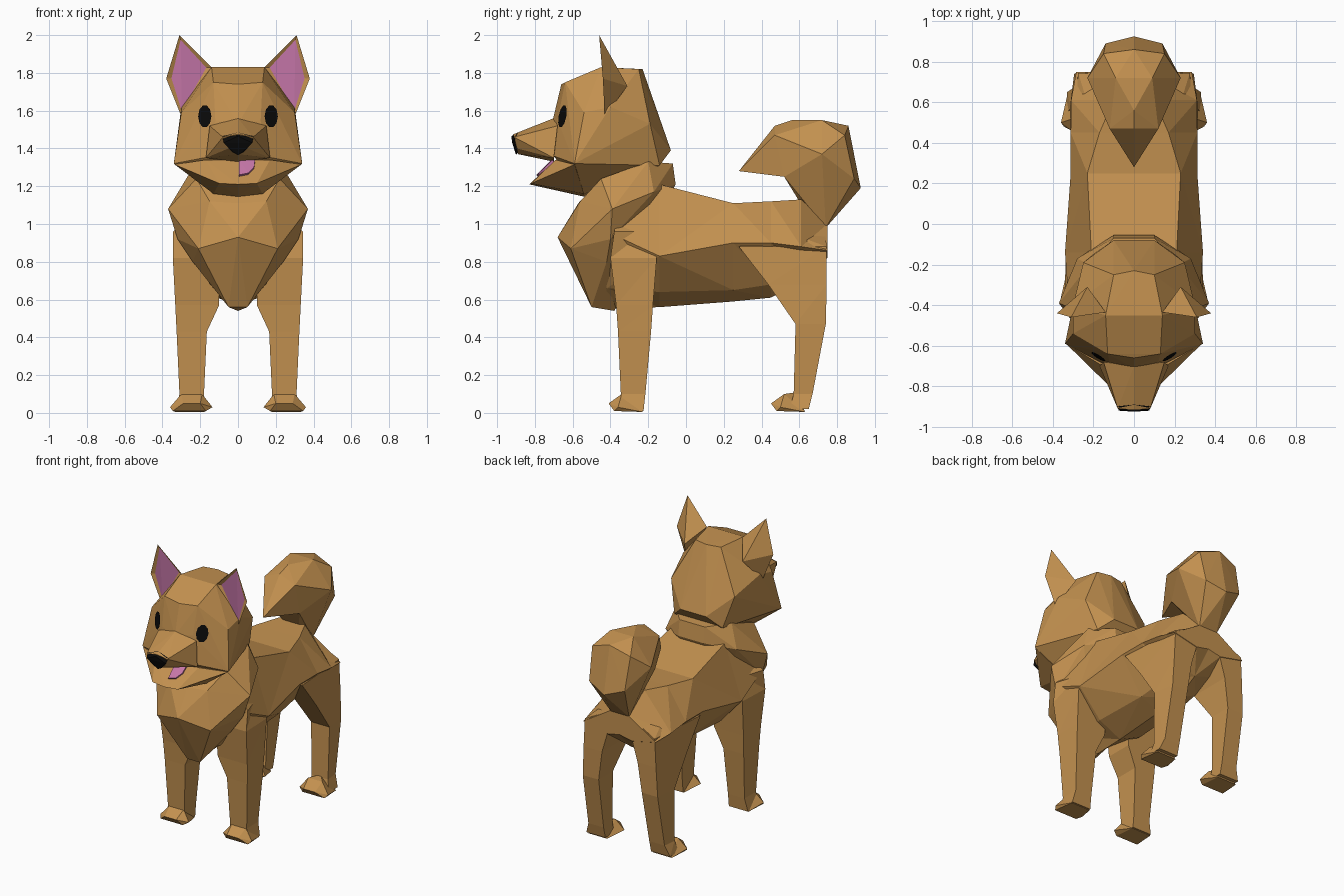
import bpy, bmesh, math
from mathutils import Vector
from mathutils.bvhtree import BVHTree


def colour(name, rgb):
    m = bpy.data.materials.new(name)
    m.diffuse_color = (*rgb, 1)
    return m


FUR = colour("tan_fur", (0.55, 0.285, 0.08))
PINK = colour("pink_skin", (0.57, 0.185, 0.40))
BLACK = colour("black", (0.003, 0.003, 0.003))


def finish(bm, name, mats):
    bmesh.ops.recalc_face_normals(bm, faces=bm.faces)
    me = bpy.data.meshes.new(name)
    bm.to_mesh(me)
    bm.free()
    for m in mats:
        me.materials.append(m)
    ob = bpy.data.objects.new(name, me)
    bpy.context.collection.objects.link(ob)
    return ob


def mirrored(pts):
    return list(dict.fromkeys([p for x, y, z in pts for p in ((x, y, z), (-x, y, z))]))


def hull_mesh(pts):
    bm = bmesh.new()
    for p in dict.fromkeys(tuple(round(c + 0.0, 5) for c in p) for p in pts):
        bm.verts.new(p)
    bmesh.ops.convex_hull(bm, input=bm.verts[:])
    loose = [v for v in bm.verts if not v.link_faces]
    bmesh.ops.delete(bm, geom=loose, context='VERTS')
    bmesh.ops.recalc_face_normals(bm, faces=bm.faces)
    return bm


def hull(name, pts, mat=FUR):
    return finish(hull_mesh(pts), name, [mat])


def loft(name, rings, mat=FUR):
    bm = bmesh.new()
    vs = [[bm.verts.new(p) for p in r] for r in rings]
    n = len(vs[0])
    for a, b in zip(vs, vs[1:]):
        for i in range(n):
            j = (i + 1) % n
            bm.faces.new((a[i], a[j], b[j], b[i]))
    bm.faces.new(vs[0])
    bm.faces.new(vs[-1])
    bmesh.ops.triangulate(bm, faces=bm.faces[:])
    return finish(bm, name, [mat])


# Torso: (y, top width, top z, side width, side z, low width, low z, keel z)
rings = []
for y, w1, zt, w, zm, w2, zl, zk in [
        (-0.42, 0.18, 1.15, 0.32, 0.96, 0.12, 0.66, 0.55),
        (-0.14, 0.21, 1.21, 0.34, 0.83, 0.17, 0.64, 0.56),
        (0.25, 0.23, 1.11, 0.312, 0.90, 0.15, 0.65, 0.59),
        (0.45, 0.17, 1.12, 0.312, 0.90, 0.14, 0.68, 0.61),
        (0.61, 0.10, 1.13, 0.31, 0.88, 0.13, 0.74, 0.70),
        (0.748, 0.06, 1.00, 0.285, 0.86, 0.10, 0.82, 0.84)]:
    half = [(w1, y, zt), (w, y, zm), (w2, y, zl)]
    rings.append([(0, y, zt)] + half + [(0, y, zk)]
                 + [(-a, b, c) for a, b, c in reversed(half)])
loft("torso", rings)

# Chest ruff around the neck
hull("chest_ruff", mirrored([
    (0.10, -0.07, 1.32), (0.10, -0.055, 1.21), (0.22, -0.20, 1.33), (0.28, -0.17, 1.17),
    (0.37, -0.39, 1.08), (0.32, -0.40, 0.92), (0.15, -0.56, 1.12), (0, -0.57, 1.11),
    (0.21, -0.61, 0.87), (0, -0.68, 0.93), (0.05, -0.50, 0.56), (0, -0.38, 0.54),
    (0.24, -0.42, 0.80), (0.22, -0.45, 1.24)]))

# Skull
skull_pts = mirrored([
    (0.10, -0.25, 1.82), (0, -0.23, 1.82), (0.14, -0.45, 1.83), (0.13, -0.64, 1.75),
    (0, -0.66, 1.74), (0.12, -0.68, 1.55), (0, -0.71, 1.53), (0.30, -0.40, 1.62),
    (0.30, -0.54, 1.59), (0.34, -0.59, 1.32), (0.12, -0.54, 1.16), (0, -0.54, 1.145),
    (0.10, -0.08, 1.39), (0.19, -0.14, 1.31), (0.25, -0.19, 1.53), (0.13, -0.70, 1.36),
    (0.06, -0.195, 1.70)])
skull_bm = hull_mesh(skull_pts)
skull_tree = BVHTree.FromBMesh(skull_bm)
finish(skull_bm, "skull", [FUR])

# Muzzle, lower jaw, tongue and nose
hull("muzzle", mirrored([
    (0.15, -0.68, 1.52), (0, -0.70, 1.56), (0.17, -0.70, 1.35), (0.08, -0.91, 1.46),
    (0, -0.915, 1.475), (0.05, -0.895, 1.40), (0, -0.89, 1.37), (0, -0.70, 1.33)]))
hull("lower_jaw", mirrored([
    (0.335, -0.59, 1.315), (0.17, -0.69, 1.34), (0.13, -0.75, 1.27), (0.10, -0.82, 1.215),
    (0, -0.83, 1.21), (0.13, -0.54, 1.16), (0, -0.54, 1.145)]))
hull("tongue", [(x, y - d, z + d) for d in (-0.008, 0.008) for x, y, z in [
    (0.005, -0.70, 1.335), (0.09, -0.70, 1.33), (0.085, -0.74, 1.292),
    (0.055, -0.775, 1.262), (0.005, -0.785, 1.252)]], PINK)
hull("nose", mirrored([
    (0.082, -0.90, 1.465), (0, -0.89, 1.485), (0.075, -0.92, 1.43), (0, -0.925, 1.465),
    (0, -0.90, 1.365), (0.03, -0.90, 1.38), (0, -0.86, 1.43)]), BLACK)

for s, side in ((-1, "left"), (1, "right")):
    # Ear with sunken pink inside
    bm = hull_mesh([(s * x, y, z) for x, y, z in [
        (0.31, -0.46, 2.0), (0.38, -0.44, 1.77), (0.14, -0.435, 1.83),
        (0.30, -0.43, 1.57), (0.23, -0.31, 1.73)]])
    front = [f for f in bm.faces if f.normal.y < -0.6]
    bmesh.ops.inset_region(bm, faces=front, thickness=0.027, depth=-0.012)
    for f in front:
        f.material_index = 1
    finish(bm, side + "_ear", [FUR, PINK])

    # Eye plate laid on the skull
    bm = bmesh.new()
    spots = [(0.172, 1.57)] + [(0.172 + 0.035 * math.cos(i * math.pi / 5),
                                1.57 + 0.06 * math.sin(i * math.pi / 5)) for i in range(10)]
    vs = []
    for x, z in spots:
        hit, nor, _, _ = skull_tree.ray_cast(Vector((s * x, -2, z)), Vector((0, 1, 0)))
        vs.append(bm.verts.new(hit + Vector((s * 0.004, -0.008, 0))))
    for i in range(10):
        tri = (vs[0], vs[1 + i], vs[1 + (i + 1) % 10])
        bm.faces.new(tri if s > 0 else tri[::-1])
    finish(bm, side + "_eye", [BLACK])

    # Legs: (z, inner x, outer x, outer x at the back, front y, back y)
    for name, levels, toe in (
            ("front", [(1.06, 0.10, 0.24, 0.22, -0.36, -0.26),
                       (0.96, 0.08, 0.343, 0.29, -0.38, -0.22),
                       (0.82, 0.10, 0.345, 0.335, -0.40, -0.155),
                       (0.57, 0.10, 0.332, 0.33, -0.37, -0.175),
                       (0.43, 0.165, 0.325, 0.325, -0.36, -0.185),
                       (0.10, 0.18, 0.31, 0.31, -0.345, -0.215),
                       (0.01, 0.18, 0.33, 0.33, -0.34, -0.225)], -0.41),
            ("hind", [(0.97, 0.04, 0.20, 0.10, 0.50, 0.735),
                      (0.88, 0.08, 0.310, 0.275, 0.28, 0.745),
                      (0.68, 0.14, 0.313, 0.285, 0.435, 0.745),
                      (0.47, 0.17, 0.315, 0.295, 0.58, 0.74),
                      (0.10, 0.18, 0.31, 0.30, 0.57, 0.67),
                      (0.02, 0.18, 0.33, 0.33, 0.55, 0.65)], 0.45)):
        loft(f"{side}_{name}_leg", [[(s * a, f, z), (s * b, f, z), (s * c, k, z), (s * a, k, z)]
                                    for z, a, b, c, f, k in levels])
        hull(f"{side}_{name}_paw", [(s * x, toe + y, z) for x, y, z in [
            (0.19, 0.07, 0.10), (0.30, 0.07, 0.10), (0.135, 0.05, 0.03), (0.36, 0.05, 0.03),
            (0.20, 0, 0.05), (0.29, 0, 0.05), (0.17, 0.03, 0.01), (0.345, 0.03, 0.01),
            (0.18, 0.18, 0.005), (0.33, 0.18, 0.005), (0.24, 0.14, 0.11)]])

# Curled tail: round body plus pointed tip
hull("tail_curl", mirrored([
    (0.06, 0.60, 1.12), (0.07, 0.74, 0.98), (0, 0.925, 1.19), (0.14, 0.89, 1.24),
    (0.15, 0.84, 1.47), (0, 0.86, 1.52), (0.23, 0.72, 1.37), (0.09, 0.72, 1.55),
    (0, 0.56, 1.55), (0.12, 0.47, 1.47), (0.12, 0.52, 1.25), (0, 0.47, 1.52)]))
hull("tail_tip", mirrored([
    (0, 0.28, 1.28), (0.12, 0.47, 1.47), (0, 0.47, 1.52), (0.12, 0.52, 1.25), (0, 0.60, 1.35)]))
